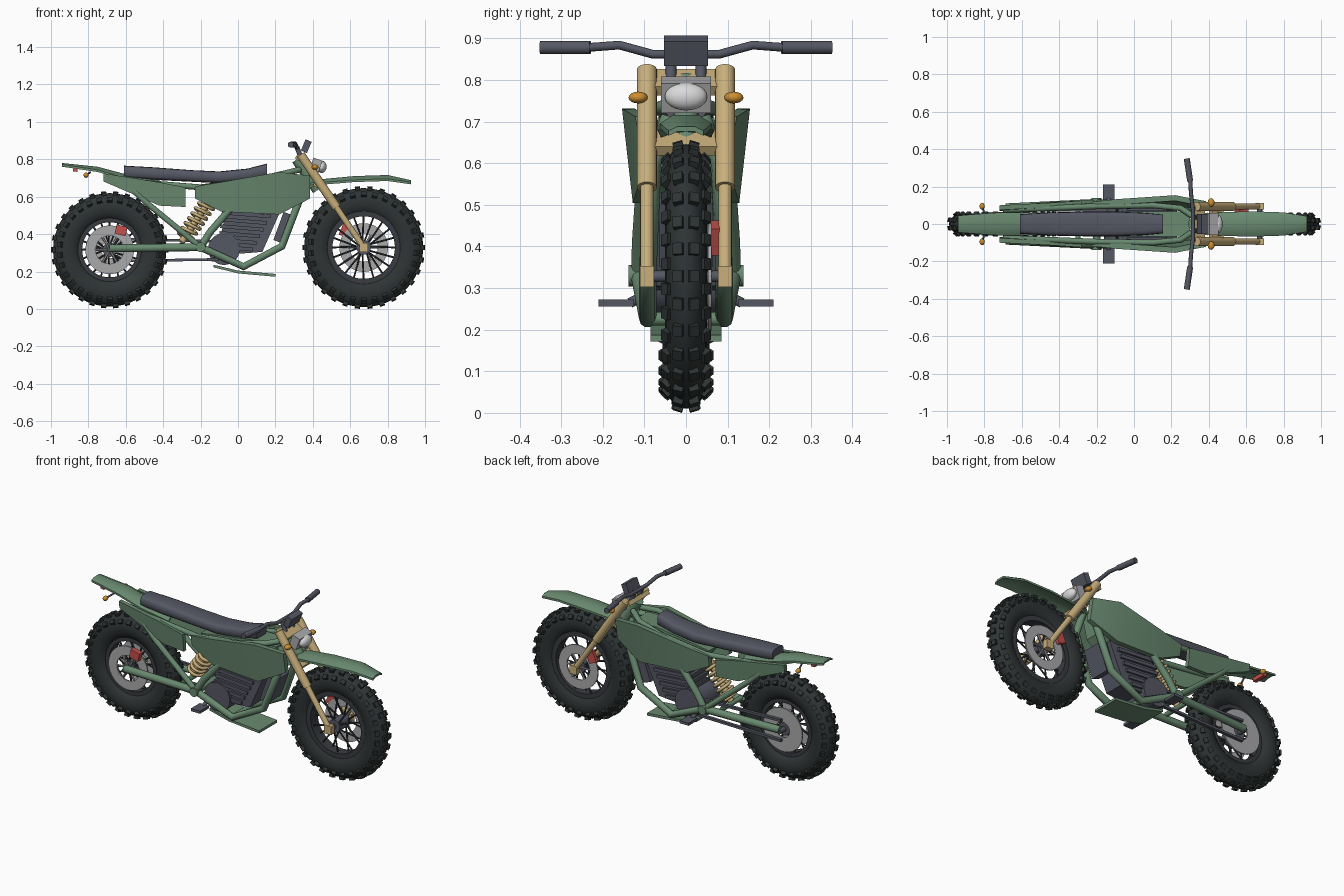
import bpy, bmesh, math
from math import sin, cos, pi, tau
from mathutils import Vector, Matrix

cube = bpy.data.objects.get("Cube")
if cube:
    bpy.data.objects.remove(cube, do_unlink=True)


def material(name, r, g, b):
    m = bpy.data.materials.new(name)
    m.diffuse_color = (r, g, b, 1)
    m.use_nodes = True
    m.node_tree.nodes["Principled BSDF"].inputs["Base Color"].default_value = (r, g, b, 1)
    return m


GREEN = material("sage green", .14, .25, .16)
DARK = material("slate grey", .09, .095, .125)
RUBBER = material("tyre black", .028, .034, .034)
BLACK = material("spoke black", .04, .043, .05)
GOLD = material("fork gold", .58, .43, .20)
SILVER = material("light grey", .40, .40, .41)
LENS = material("lens white", .70, .70, .71)
RED = material("signal red", .55, .08, .07)
AMBER = material("amber", .60, .27, .03)
SIDES = (("near", -1), ("far", 1))


def finish(name, bm, mat, angle=35):
    bmesh.ops.recalc_face_normals(bm, faces=bm.faces)
    me = bpy.data.meshes.new(name)
    bm.to_mesh(me)
    bm.free()
    me.materials.append(mat)
    me.shade_smooth()
    me.set_sharp_from_angle(angle=math.radians(angle))
    ob = bpy.data.objects.new(name, me)
    bpy.context.collection.objects.link(ob)
    return ob


def add_rod(bm, p, q, r, sides=8):
    p, q = Vector(p), Vector(q)
    rot = (q - p).to_track_quat('Z', 'Y').to_matrix().to_4x4()
    bmesh.ops.create_cone(bm, cap_ends=True, segments=sides, radius1=r, radius2=r,
                          depth=(q - p).length, matrix=Matrix.Translation((p + q) / 2) @ rot)


def rod(name, p, q, r, mat, sides=20):
    bm = bmesh.new()
    add_rod(bm, p, q, r, sides)
    return finish(name, bm, mat)


def add_box(bm, loc, size, tilt=0):
    bmesh.ops.create_cube(bm, size=1, matrix=Matrix.Translation(loc) @
                          Matrix.Rotation(tilt, 4, 'Y') @ Matrix.Diagonal((*size, 1)))


def box(name, loc, size, mat, tilt=0):
    bm = bmesh.new()
    add_box(bm, loc, size, tilt)
    return finish(name, bm, mat)


def ball(name, loc, size, mat):
    bm = bmesh.new()
    bmesh.ops.create_uvsphere(bm, u_segments=20, v_segments=12, radius=1,
                              matrix=Matrix.Translation(loc) @ Matrix.Diagonal((*size, 1)))
    return finish(name, bm, mat, 60)


def loft(name, rings, mat, angle=35):
    bm = bmesh.new()
    rows = [[bm.verts.new(p) for p in ring] for ring in rings]
    n = len(rows[0])
    for a, b in zip(rows, rows[1:]):
        for i in range(n):
            bm.faces.new((a[i], a[(i + 1) % n], b[(i + 1) % n], b[i]))
    bm.faces.new(rows[0])
    bm.faces.new(rows[-1])
    return finish(name, bm, mat, angle)


def slab(name, outline, half, mat):
    return loft(name, [[(x, y, z) for x, z in outline] for y in (-half, half)], mat)


def pipe(name, points, r, mat):
    cu = bpy.data.curves.new(name, 'CURVE')
    cu.dimensions, cu.bevel_depth, cu.bevel_resolution = '3D', r, 3
    cu.use_fill_caps = True
    sp = cu.splines.new('POLY')
    sp.points.add(len(points) - 1)
    for pt, co in zip(sp.points, points):
        pt.co = (*co, 1)
    sp.use_smooth = True
    cu.materials.append(mat)
    ob = bpy.data.objects.new(name, cu)
    bpy.context.collection.objects.link(ob)


def lathe(name, centre, profile, mat, steps=48):
    """Closed (radius, y) profile spun about the y axis."""
    cx, cz = centre
    bm = bmesh.new()
    n = len(profile)
    rows = [[bm.verts.new((cx + r * cos(t * tau / steps), y, cz + r * sin(t * tau / steps)))
             for r, y in profile] for t in range(steps)]
    for t in range(steps):
        a, b = rows[t], rows[(t + 1) % steps]
        for i in range(n):
            bm.faces.new((a[i], a[(i + 1) % n], b[(i + 1) % n], b[i]))
    return finish(name, bm, mat)


def band(r0, r1, y0, y1):
    return [(r0, y0), (r1, y0), (r1, y1), (r0, y1)]


# Wheels: tyre, knobs, rim, spokes, hub, brake disc
def wheel(tag, cx, cz, inner, outer, half, disc_side):
    mid, semi = (inner + outer) / 2, (outer - inner) / 2
    lathe(tag + "_tyre", (cx, cz), [(mid + semi * cos(a), half * sin(a))
          for a in (i * tau / 20 for i in range(20))], RUBBER)
    bm = bmesh.new()
    count = 30
    for i in range(count):
        for lean in (-1.05, -.36, .36, 1.05):
            a = (i + (.5 if abs(lean) > 1 else 0)) * tau / count
            place = (Matrix.Translation((cx, 0, cz)) @ Matrix.Rotation(-a, 4, 'Y') @
                     Matrix.Translation((mid + semi * cos(lean), half * sin(lean), 0)) @
                     Matrix.Rotation(lean * .8, 4, 'Z') @ Matrix.Diagonal((.024, .024, .028, 1)))
            bmesh.ops.create_cube(bm, size=1, matrix=place)
    finish(tag + "_tyre_knobs", bm, RUBBER)
    lathe(tag + "_rim", (cx, cz), band(inner - .008, inner + .02, -.034, .034), BLACK)
    bm = bmesh.new()
    for i in range(20):
        s = -1 if i % 2 else 1
        a, b = i * tau / 20, (i + .7 * (1 if i % 4 < 2 else -1)) * tau / 20
        add_rod(bm, (cx + .03 * cos(b), s * .04, cz + .03 * sin(b)),
                (cx + inner * cos(a), s * .012, cz + inner * sin(a)), .005, 6)
    finish(tag + "_spokes", bm, BLACK)
    rod(tag + "_hub", (cx, -.05, cz), (cx, .05, cz), .038, DARK, 24)
    rod(tag + "_axle", (cx, -.1, cz), (cx, .1, cz), .014, DARK)
    y = disc_side * .057
    lathe(tag + "_brake_disc", (cx, cz), band(.075, .13, y - .004, y + .004), SILVER)
    bm = bmesh.new()
    for i in range(6):
        a = i * tau / 6
        add_rod(bm, (cx, y, cz), (cx + .08 * cos(a), y, cz + .08 * sin(a)), .006, 6)
    finish(tag + "_disc_carrier", bm, SILVER)


FX, FZ, RX, RZ = .672, .328, -.686, .316
wheel("front", FX, FZ, .175, .318, .05, 1)
wheel("rear", RX, RZ, .155, .303, .057, -1)
box("front_caliper", (.575, .07, .42), (.05, .022, .07), RED, .4)
box("rear_caliper", (-.625, -.075, .42), (.06, .03, .05), RED, .25)

# Rear drive: sprocket, chain and motor pulley
lathe("rear_sprocket", (RX, RZ), band(.045, .13, .056, .064), SILVER)
for tag, za, zb in (("upper", RZ + .06, .36), ("lower", RZ - .06, .265)):
    box_mid = ((RX - .08) / 2, .075, (za + zb) / 2)
    box(tag + "_chain", box_mid, (abs(RX) - .08, .018, .014), DARK, -math.atan2(zb - za, .6))

# Forks, clamps and lamps
top, foot = Vector((.335, 0, .825)), Vector((FX, 0, FZ))
for tag, s in SIDES:
    off = Vector((0, s * .094, 0))
    knee = top.lerp(foot, .57)
    rod(tag + "_fork_upper", top + off, knee + off, .024, GOLD)
    rod(tag + "_fork_lower", knee + off, foot + off, .016, GOLD)
    box(tag + "_fork_foot", foot + off, (.045, .034, .05), GOLD)
    ball(tag + "_front_signal", (.412, s * .115, .758), (.018, .023, .014), AMBER)
    ball(tag + "_rear_signal", (-.812, s * .095, .715), (.014, .018, .014), AMBER)
    rod(tag + "_rear_signal_stem", (-.79, s * .03, .73), (-.812, s * .09, .716), .005, DARK)
    rod(tag + "_bar_riser", (.34, s * .036, .8), (.315, s * .036, .865), .013, DARK)
    rod(tag + "_grip", (.30, s * .23, .878), (.282, s * .35, .878), .016, DARK)
for tag, t in (("upper", .05), ("lower", .34)):
    box(tag + "_fork_clamp", top.lerp(foot, t) - Vector((.01, 0, .005)), (.075, .19, .026), GOLD, .6)
rod("head_tube", top.lerp(foot, .03) - Vector((.03, 0, .01)),
    top.lerp(foot, .36) - Vector((.03, 0, .01)), .03, GREEN)
box("headlight_housing", (.415, 0, .765), (.05, .12, .075), SILVER, .35)
ball("headlight_lens", (.447, 0, .76), (.027, .051, .033), LENS)
box("display", (.365, 0, .87), (.035, .105, .065), DARK, .4)
pipe("handlebar", [(.30, -.24, .878), (.305, -.16, .884), (.315, -.08, .862), (.315, .08, .862),
                   (.305, .16, .884), (.30, .24, .878)], .011, DARK)


# Fenders: arched thin lofts
def fender(name, stations):
    rings = []
    for x, z, w, drop in stations:
        arch = [(-w, z - drop), (-w * .5, z), (w * .5, z), (w, z - drop)]
        rings.append([(x, y, h) for y, h in arch] + [(x, y, h - .012) for y, h in arch[::-1]])
    loft(name, rings, GREEN)


fender("front_fender", [(.38, .672, .05, .012), (.46, .695, .062, .018), (.62, .71, .068, .02),
                        (.8, .716, .062, .02), (.925, .688, .042, .01)])
fender("rear_fender", [(-.94, .78, .045, .008), (-.75, .76, .06, .016),
                       (-.6, .72, .062, .02), (-.42, .69, .06, .02)])
box("tail_light", (-.87, 0, .745), (.025, .085, .022), RED, .1)

# Seat: rounded loft, dipping in the middle
rings = []
for x, low, high, w in [(-.61, .70, .766, .052), (-.45, .69, .757, .062), (-.25, .68, .742, .066),
                        (-.1, .672, .735, .066), (.05, .685, .75, .06), (.155, .705, .777, .05)]:
    m, h = (low + high) / 2, (high - low) / 2
    rings.append([(x, math.copysign(abs(cos(a)) ** .5, cos(a)) * w,
                   m + math.copysign(abs(sin(a)) ** .6, sin(a)) * h)
                  for a in (i * tau / 16 for i in range(16))])
loft("seat", rings, DARK, 50)
slab("inner_tank", [(-.2, .66), (.14, .71), (.3, .71), (.27, .58), (.2, .52), (-.08, .53)], .068, GREEN)


# Side panels: x, upper z, upper y, lower z, lower y
def panel(name, s, thick, stations):
    loft(name, [[(x, s * wa, za), (x, s * wb, zb), (x, s * (wb - thick), zb),
                 (x, s * (wa - thick), za)] for x, za, wa, zb, wb in stations], GREEN)


for tag, s in SIDES:
    panel(tag + "_tank_panel", s, .03, [(-.23, .655, .118, .59, .108), (-.09, .678, .133, .52, .118),
                                        (.22, .732, .154, .505, .128), (.385, .712, .122, .59, .1)])
    panel(tag + "_tail_panel", s, .025, [(-.72, .725, .1, .682, .095), (-.42, .677, .115, .552, .108),
                                         (-.28, .65, .125, .545, .115)])
    # Frame tubes and swingarm
    pivot = (-.2, s * .112, .33)
    pipe(tag + "_top_rail", [(.33, s * .03, .745), (.25, s * .085, .725), (.1, s * .1, .69),
                             (-.2, s * .095, .65), (-.7, s * .075, .69)], .016, GREEN)
    pipe(tag + "_cradle", [pivot, (.03, s * .092, .226), (.235, s * .092, .335),
                           (.335, s * .08, .6), (.32, s * .04, .71)], .021, GREEN)
    pipe(tag + "_rear_stay", [pivot, (-.48, s * .1, .56), (-.6, s * .085, .67)], .016, GREEN)
    pipe(tag + "_pivot_stay", [pivot, (-.15, s * .11, .41), (-.02, s * .1, .56)], .02, GREEN)
    pipe(tag + "_swingarm", [(RX, s * .088, RZ + .008), pivot], .022, GREEN)
    rod(tag + "_pivot_boss", (-.2, s * .09, .33), (-.2, s * .138, .33), .026, GREEN)
    box(tag + "_foot_peg", (-.135, s * .168, .264), (.06, .085, .016), DARK)
    rod(tag + "_peg_bracket", (-.135, s * .085, .29), (-.135, s * .135, .264), .012, DARK)
rod("swingarm_pivot", (-.2, -.11, .33), (-.2, .11, .33), .02, GREEN)
rod("cradle_cross_tube", (.03, -.09, .226), (.03, .09, .226), .016, GREEN)

# Battery with cooling fins, motor, radiator and belly plate
slab("battery", [(-.06, .53), (.23, .53), (.13, .305), (-.12, .285)], .072, DARK)
bm = bmesh.new()
for i in range(6):
    add_box(bm, (.045 - .012 * (5 - i), 0, .325 + i * .036), (.19 + .014 * i, .168, .02), .08)
finish("battery_fins", bm, DARK)
rod("motor", (-.075, -.092, .32), (-.075, .092, .32), .085, DARK, 28)
box("radiator", (.24, 0, .435), (.05, .13, .16), DARK, .35)
slab("belly_plate", [(-.13, .236), (.0, .205), (.2, .187), (.2, .172), (.0, .19), (-.13, .222)], .085, GREEN)

# Shock absorber and coil spring
a, b = Vector((-.30, 0, .36)), Vector((-.15, 0, .58))
axis = (b - a).normalized()
side, up = Vector((0, 1, 0)), axis.cross(Vector((0, 1, 0)))
rod("shock_body", a, b, .018, GOLD)
steps = 112
pipe("shock_spring", [a.lerp(b, .08 + .84 * i / steps) + .042 * (side * cos(i * tau / 16) +
                      up * sin(i * tau / 16)) for i in range(steps + 1)], .009, GOLD)
rod("shock_mount", (-.3, -.09, .345), (-.3, .09, .345), .014, GREEN)
